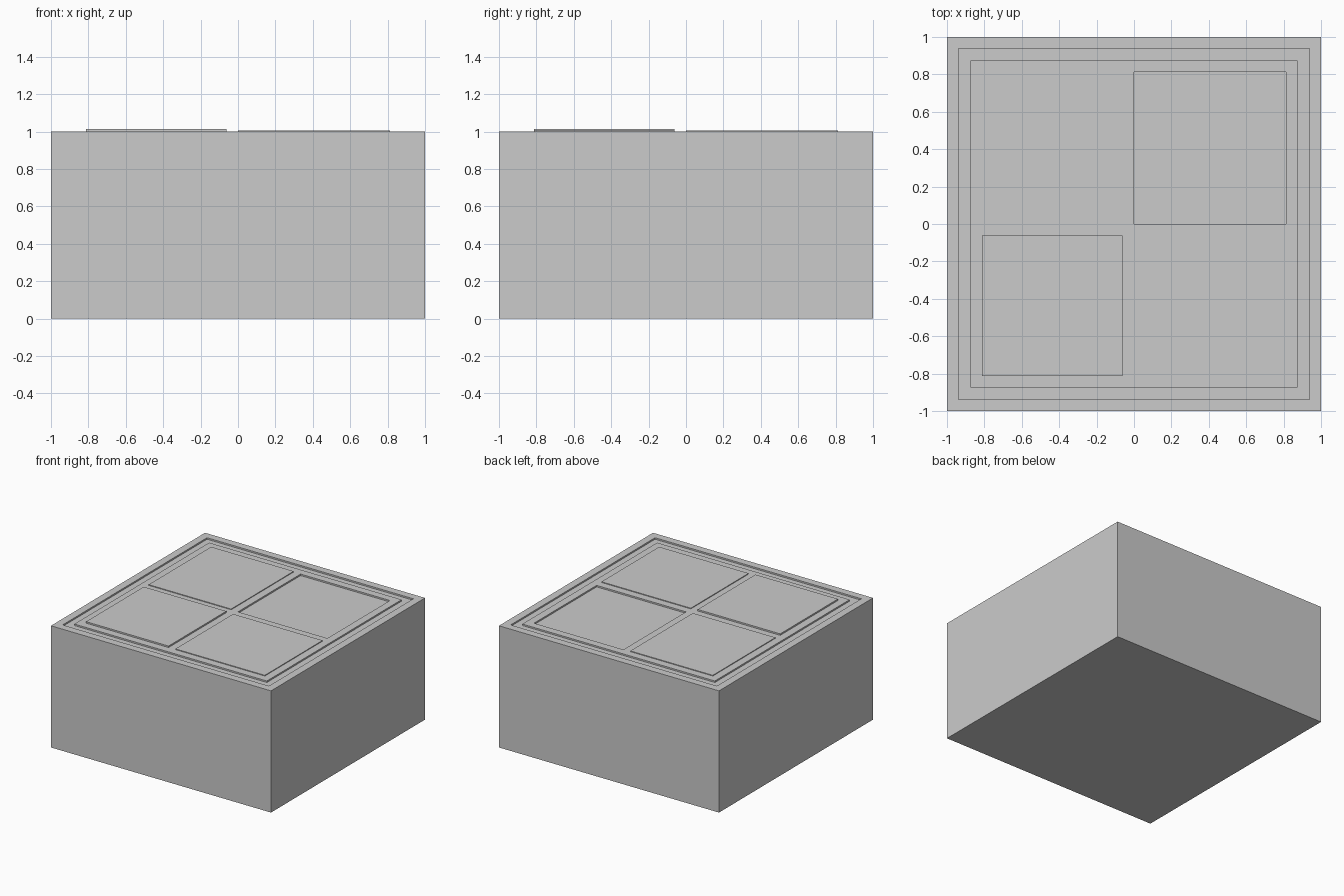
import bpy

if "Cube" in bpy.data.objects:
    bpy.data.objects.remove(bpy.data.objects["Cube"])

STEP = 0.0125          # depth of the groove, recess and tallest tile
EDGE, GAP = 0.8125, 0.0625


def box(name, x0, x1, y0, y1, z0, z1):
    bpy.ops.mesh.primitive_cube_add(size=1, location=((x0 + x1) / 2, (y0 + y1) / 2, (z0 + z1) / 2))
    ob = bpy.context.object
    ob.name = name
    ob.scale = (x1 - x0, y1 - y0, z1 - z0)
    bpy.ops.object.transform_apply(location=True, rotation=False, scale=True)
    return ob


def combine(target, tool, operation):
    mod = target.modifiers.new(tool.name, 'BOOLEAN')
    mod.object, mod.operation, mod.solver = tool, operation, 'EXACT'
    bpy.context.view_layer.objects.active = target
    bpy.ops.object.modifier_apply(modifier=mod.name)
    bpy.data.objects.remove(tool, do_unlink=True)


# Main block
block = box("block", -1, 1, -1, 1, 0, 1)

# Square groove: sink the field inside the rim, then raise the centre plateau again
combine(block, box("groove", -0.9375, 0.9375, -0.9375, 0.9375, 1 - STEP, 1.2), 'DIFFERENCE')
combine(block, box("plateau", -0.875, 0.875, -0.875, 0.875, 0.5, 1), 'UNION')

# Sunken tile in the back right quarter
combine(block, box("sunken_tile", 0, EDGE, 0, EDGE, 1 - STEP, 1.2), 'DIFFERENCE')

# Three raised tiles, the front left one tallest
low, high = (-EDGE, -GAP), (0, EDGE)
for name, xs, ys, h in (("front_left_tile", low, low, STEP),
                        ("front_right_tile", high, low, STEP / 2),
                        ("back_left_tile", low, high, STEP / 2)):
    combine(block, box(name, *xs, *ys, 0.7, 1 + h), 'UNION')
